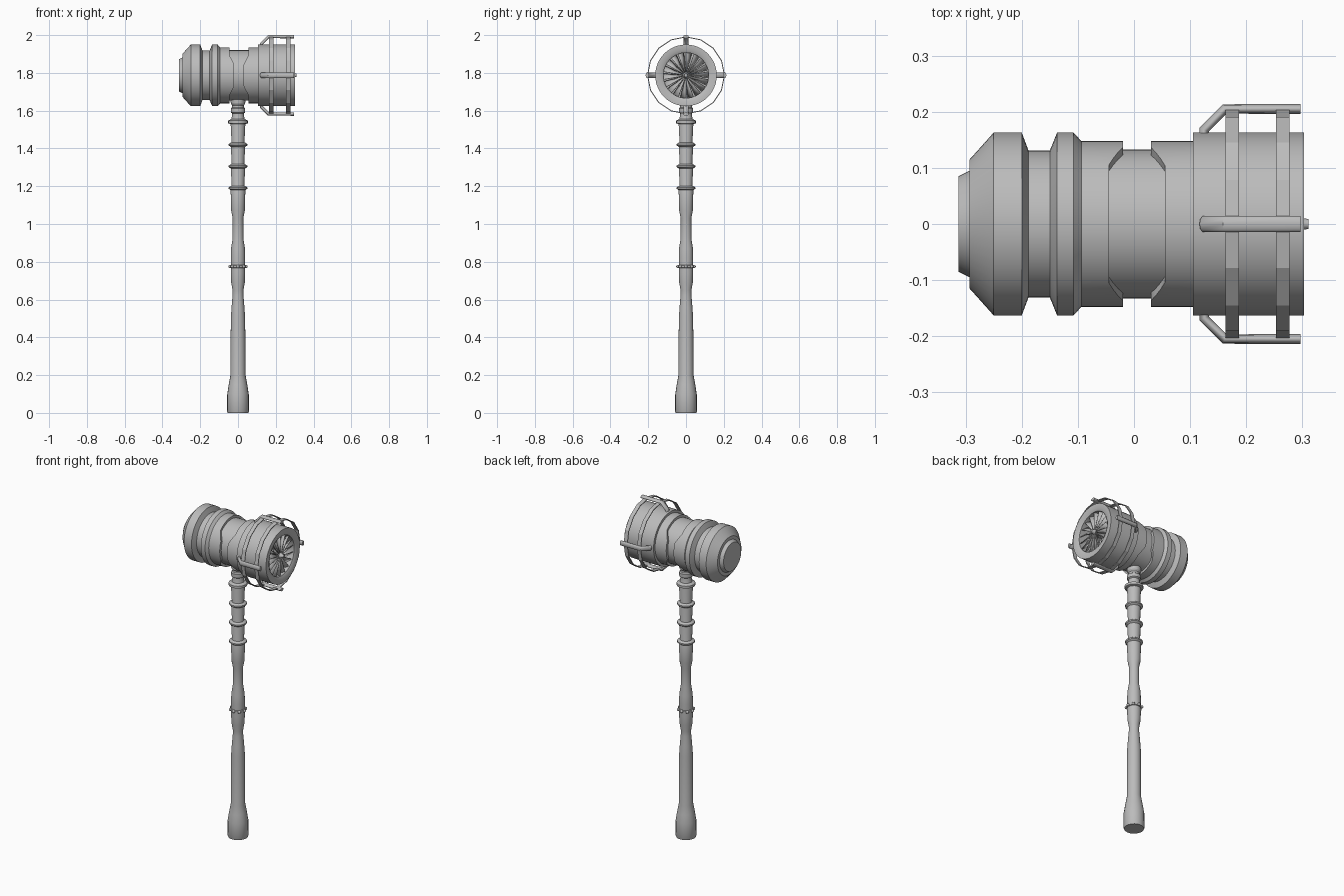
import bpy, bmesh, math
from mathutils import Matrix, Vector

cube = bpy.data.objects.get("Cube")
if cube:
    bpy.data.objects.remove(cube, do_unlink=True)

AXIS_Z = 1.787  # height of the hammer head's axis

steel = bpy.data.materials.new("grey steel")
steel.use_nodes = True
steel.diffuse_color = (0.5, 0.5, 0.5, 1)
steel.node_tree.nodes["Principled BSDF"].inputs["Base Color"].default_value = (0.5, 0.5, 0.5, 1)


def finish(obj, angle=30):
    if not obj.data.materials:
        obj.data.materials.append(steel)
    bpy.ops.object.select_all(action='DESELECT')
    obj.select_set(True)
    bpy.context.view_layer.objects.active = obj
    bpy.ops.object.shade_smooth_by_angle(angle=math.radians(angle))
    return obj


def mesh_object(name, bm):
    bmesh.ops.recalc_face_normals(bm, faces=bm.faces)
    mesh = bpy.data.meshes.new(name)
    bm.to_mesh(mesh)
    bm.free()
    obj = bpy.data.objects.new(name, mesh)
    bpy.context.collection.objects.link(obj)
    return obj


def lathe(name, profile, segments, along_x=False, closed=False, angle=30):
    """Revolve (position, radius) pairs; a position may be a function of the angle."""
    bm = bmesh.new()
    rings = []
    for pos, r in profile:
        ring = []
        for i in range(segments):
            a = math.tau * i / segments
            p = pos(a) if callable(pos) else pos
            u, v = r * math.sin(a), r * math.cos(a)
            ring.append(bm.verts.new((p, u, v + AXIS_Z) if along_x else (u, v, p)))
        rings.append(ring)
    pairs = list(zip(rings, rings[1:]))
    if closed:
        pairs.append((rings[-1], rings[0]))
    else:
        bm.faces.new(rings[0])
        bm.faces.new(rings[-1])
    for low, high in pairs:
        for i in range(segments):
            j = (i + 1) % segments
            bm.faces.new((low[i], low[j], high[j], high[i]))
    return finish(mesh_object(name, bm), angle)


# Head: the waist groove is wide above and below, narrow on both sides
def waist_edge(side):
    def position(a):
        from_vertical = math.degrees(math.acos(min(1, abs(math.cos(a)))))
        t = min(1, max(0, (from_vertical - 45) / 22.5))
        return 0.005 + side * (0.05 - 0.025 * t)
    return position


left_edge, right_edge = waist_edge(-1), waist_edge(1)
lathe("hammer_head", [
    (-0.313, 0.085), (-0.293, 0.095), (-0.293, 0.115), (-0.25, 0.163),
    (-0.2, 0.163), (-0.188, 0.131), (-0.15, 0.131), (-0.137, 0.163),
    (-0.108, 0.163), (-0.094, 0.148),
    (left_edge, 0.148), (left_edge, 0.133), (right_edge, 0.133), (right_edge, 0.148),
    (0.105, 0.148), (0.105, 0.163), (0.303, 0.163), (0.303, 0.135),
    (0.295, 0.12), (0.23, 0.12)], 48, along_x=True)

# Turbine in the open end of the head
lathe("turbine_hub", [(0.225, 0.022), (0.285, 0.018), (0.3, 0.01), (0.311, 0.009)],
      16, along_x=True)
BLADES = 18
bm = bmesh.new()
for i in range(BLADES):
    start = math.tau * i / BLADES
    rows = []
    for r in (0.012, 0.065, 0.122):
        row = []
        for x, turn in ((0.288, 0), (0.25, 0.75)):
            a = start + turn * math.tau / BLADES
            row.append(bm.verts.new((x, r * math.sin(a), AXIS_Z + r * math.cos(a))))
        rows.append(row)
    for p, q in zip(rows, rows[1:]):
        bm.faces.new((p[0], p[1], q[1], q[0]))
blades = mesh_object("turbine_blades", bm)
solid = blades.modifiers.new("thickness", 'SOLIDIFY')
solid.thickness = 0.003
finish(blades)

# Cage: two flat hoops held by four bent bars
for label, x in (("inner", 0.163), ("outer", 0.253)):
    lathe(label + "_hoop", [(x, 0.206), (x + 0.024, 0.206), (x + 0.024, 0.201), (x, 0.201)],
          16, along_x=True, closed=True, angle=20)

for i, label in enumerate(("top", "front", "bottom", "back")):
    curve = bpy.data.curves.new(label + "_bar", 'CURVE')
    curve.dimensions = '3D'
    curve.bevel_depth = 0.009
    curve.bevel_resolution = 3
    curve.use_fill_caps = True
    path = [(0.125, 0.14), (0.125, 0.168), (0.162, 0.205), (0.297, 0.205)]
    spline = curve.splines.new('POLY')
    spline.points.add(len(path) - 1)
    for point, (x, r) in zip(spline.points, path):
        point.co = (x, 0, r, 1)
    bar = bpy.data.objects.new(label + "_bar", curve)
    bpy.context.collection.objects.link(bar)
    bar.location.z = AXIS_Z
    bar.rotation_euler.x = i * math.pi / 2
    bar.scale.y = 1.67
    bpy.ops.object.select_all(action='DESELECT')
    bar.select_set(True)
    bpy.context.view_layer.objects.active = bar
    bpy.ops.object.convert(target='MESH')
    finish(bpy.context.object, 40)

# Handle: flared pommel, long grip, waisted middle and tapered upper sections
lathe("handle", [
    (0, 0.055), (0.006, 0.058), (0.1, 0.057), (0.15, 0.049), (0.2, 0.04),
    (0.5, 0.038), (0.56, 0.034), (0.62, 0.029), (0.65, 0.029), (0.69, 0.036),
    (0.74, 0.038), (0.82, 0.038), (0.87, 0.037), (0.92, 0.029), (1.03, 0.028),
    (1.07, 0.036), (1.18, 0.039), (1.2, 0.033), (1.295, 0.038), (1.315, 0.033),
    (1.41, 0.038), (1.43, 0.034), (1.53, 0.039), (1.56, 0.034), (1.58, 0.031),
    (1.66, 0.031)], 20)

# Collars along the upper handle
for i, z in enumerate((1.19, 1.305, 1.42)):
    lathe(f"handle_collar_{i + 1}", [
        (z - 0.012, 0.038), (z - 0.004, 0.049), (z + 0.004, 0.049), (z + 0.012, 0.036)], 20)
lathe("top_collar", [(1.528, 0.038), (1.533, 0.052), (1.547, 0.052), (1.556, 0.036)], 20)
lathe("neck_ring", [(1.585, 0.031), (1.59, 0.038), (1.612, 0.038), (1.617, 0.031)], 20)
lathe("neck_socket", [(1.628, 0.031), (1.638, 0.038), (1.67, 0.04)], 20)

# Studded band around the middle of the handle
lathe("stud_band", [(0.767, 0.037), (0.769, 0.042), (0.781, 0.042), (0.783, 0.037)], 20)
bm = bmesh.new()
for i in range(8):
    spot = Matrix.Rotation(math.tau * i / 8, 4, 'Z') @ Vector((0.043, 0, 0.775))
    bmesh.ops.create_uvsphere(bm, u_segments=10, v_segments=6, radius=0.009,
                              matrix=Matrix.Translation(spot))
finish(mesh_object("band_studs", bm), 60)
